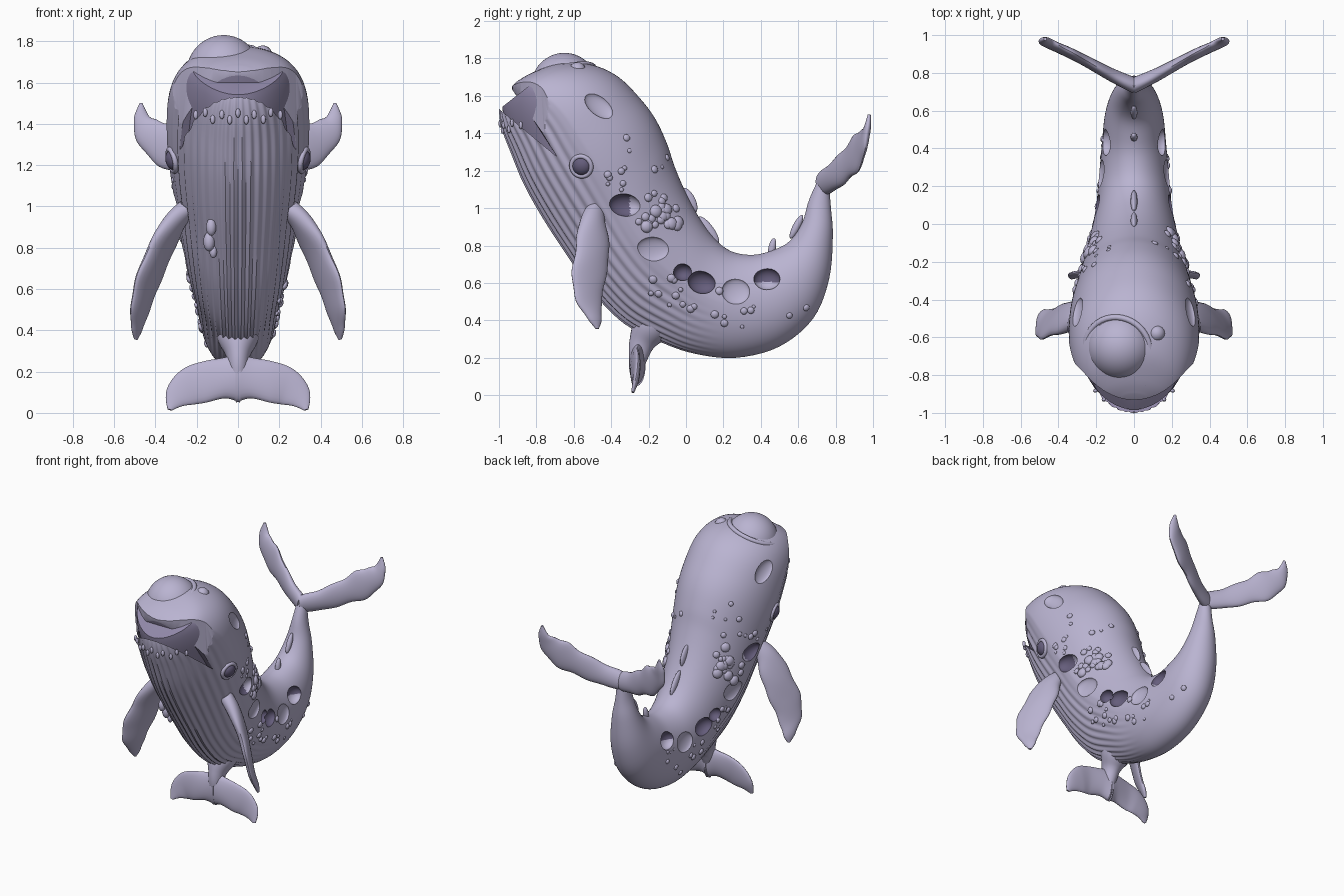
import bpy, bmesh, math, random
from mathutils import Vector, Matrix

if "Cube" in bpy.data.objects:
    bpy.data.objects.remove(bpy.data.objects["Cube"])

random.seed(4)


def material(name, col):
    m = bpy.data.materials.new(name)
    m.diffuse_color = (*col, 1)
    m.use_nodes = True
    m.node_tree.nodes["Principled BSDF"].inputs["Base Color"].default_value = m.diffuse_color
    return m


MATS = [material("lavender_skin", (0.49, 0.455, 0.64)), material("dark_violet", (0.13, 0.11, 0.2)),
        material("mouth_violet", (0.28, 0.245, 0.39))]


def finish(name, bm, mat=0, angle=40):
    bmesh.ops.recalc_face_normals(bm, faces=bm.faces[:])
    me = bpy.data.meshes.new(name)
    bm.to_mesh(me)
    bm.free()
    ob = bpy.data.objects.new(name, me)
    bpy.context.collection.objects.link(ob)
    for m in MATS:
        me.materials.append(m)
    if mat is not None:
        for p in me.polygons:
            p.material_index = mat
    smooth(ob, angle)
    return ob


def smooth(ob, angle):
    bpy.ops.object.select_all(action='DESELECT')
    bpy.context.view_layer.objects.active = ob
    ob.select_set(True)
    bpy.ops.object.shade_smooth_by_angle(angle=math.radians(angle))


def spline(rows, s):
    """Catmull-Rom interpolation of rows of numbers."""
    i = min(int(s), len(rows) - 2)
    t = s - i
    p = [rows[max(0, min(len(rows) - 1, i + k))] for k in (-1, 0, 1, 2)]
    return [0.5 * (2 * b + (c - a) * t + (2 * a - 5 * b + 4 * c - d) * t * t
                   + (3 * b - a - 3 * c + d) * t ** 3) for a, b, c, d in zip(*p)]


def loft(name, rings, mat=0, angle=40):
    bm = bmesh.new()
    vs = [[bm.verts.new(p) for p in r] for r in rings]
    n = len(vs[0])
    for a, b in zip(vs, vs[1:]):
        for i in range(n):
            bm.faces.new((a[i], a[(i + 1) % n], b[(i + 1) % n], b[i]))
    bm.faces.new(vs[0][::-1])
    bm.faces.new(vs[-1])
    return finish(name, bm, mat, angle)


# Body sections: back y, back z, belly y, belly z, half width
BODY = [(.73, 1.20, .76, 1.18, .03), (.66, 1.05, .775, 1.0, .05), (.62, .92, .785, .85, .085),
        (.55, .82, .765, .62, .125), (.45, .77, .68, .41, .155), (.35, .75, .5, .26, .17),
        (.24, .77, .27, .2, .185), (.15, .84, .05, .22, .2), (.07, .95, -.13, .28, .225),
        (.0, 1.08, -.33, .38, .255), (-.06, 1.22, -.5, .55, .285), (-.1, 1.34, -.64, .75, .31),
        (-.16, 1.47, -.77, .95, .335), (-.24, 1.58, -.87, 1.13, .345), (-.36, 1.70, -.94, 1.3, .34),
        (-.5, 1.765, -.985, 1.42, .31), (-.67, 1.775, -1.0, 1.52, .25),
        (-.82, 1.725, -.985, 1.585, .165), (-.90, 1.68, -.95, 1.635, .06)]
LAST = len(BODY) - 1


def surface(s, a, pleats=False, scale=1.0):
    by, bz, fy, fz, w = spline(BODY, s)
    ramp = max(0, min(1, (s - 5.5) / 3))
    k = scale
    if pleats:
        m = max(0, min(1, (-math.cos(a) - .1) * 5)) * max(0, min(1, (s - 6.5) / 2))
        k -= .028 * m * (.5 + .5 * math.cos(40 * a))
    c = math.cos(a) * k
    w *= 1 - .24 * ramp * max(0, -math.cos(a))       # the throat side is narrower
    return Vector((w * math.sin(a) * k, (by + fy) / 2 + (by - fy) / 2 * c, (bz + fz) / 2 + (bz - fz) / 2 * c))


SEG, STEPS = 240, 90
body = loft("body", [[surface(LAST * j / STEPS, 2 * math.pi * i / SEG, True) for i in range(SEG)]
                     for j in range(STEPS + 1)])
loft("mouth_lining", [[surface(13 + 3.1 * j / 12, math.pi * i / 32, False, .89) for i in range(64)]
                      for j in range(13)], 2)

GRID = [(s * .1, a * math.pi / 50) for s in range(LAST * 10 + 1) for a in range(1, 50)]


def on_side(y, z, side=1):
    """Point and outward normal on the flank at the given y, z."""
    s, a = min(GRID, key=lambda g: (surface(*g).yz - Vector((y, z))).length)
    e = .02
    n = (surface(min(s + e, LAST), a) - surface(s - e, a)).cross(surface(s, a + e) - surface(s, a - e))
    n.normalize()
    if n.x < 0:
        n = -n
    p = surface(s, a)
    return Vector((p.x * side, p.y, p.z)), Vector((n.x * side, n.y, n.z))


def frame(p, n):
    """Matrix at p with local z on n and local x along the horizontal tangent."""
    x = Vector((0, 0, 1)).cross(n).normalized()
    return Matrix.Translation(p) @ Matrix((x, n.cross(x), n)).transposed().to_4x4()


def ball(bm, mat4, size, u=24, v=16):
    bmesh.ops.create_uvsphere(bm, u_segments=u, v_segments=v, radius=1,
                              matrix=mat4 @ Matrix.Diagonal((*size, 1)))


def tube(name, pts, r, closed=False):
    cu = bpy.data.curves.new(name, 'CURVE')
    cu.dimensions = '3D'
    cu.bevel_depth = r
    cu.bevel_resolution = 3
    sp = cu.splines.new('POLY')
    sp.points.add(len(pts) - 1)
    for q, p in zip(sp.points, pts):
        q.co = (*p, 1)
    sp.use_cyclic_u = closed
    cu.use_fill_caps = True
    cu.materials.append(MATS[0])
    ob = bpy.data.objects.new(name, cu)
    bpy.context.collection.objects.link(ob)


def circle(m, r):
    return [m @ Vector((r * math.cos(t * math.pi / 20), r * math.sin(t * math.pi / 20), 0)) for t in range(40)]


# Mouth wedge with a rounded snout trim, cut from the body
bm = bmesh.new()
slices = []
for i in range(-15, 16):
    x = i * .04
    y0 = min(-.93 + 2.2 * x * x, -.72)
    prof = ((-.69, 1.275), (-1.1, 1.613), (-1.1, 1.95), (y0 - .03, 1.95), (y0, 1.635 - 1.43 * (y0 + .93)))
    slices.append([bm.verts.new((x, y, z)) for y, z in prof])
for a, b in zip(slices, slices[1:]):
    for i in range(5):
        f = bm.faces.new((a[i], a[(i + 1) % 5], b[(i + 1) % 5], b[i]))
        f.material_index = 0 if i == 3 else 2
bm.faces.new(slices[0])
bm.faces.new(slices[-1])
cutters = [finish("mouth_cutter", bm, None)]

# Flank hollows: y, z, radii, dark part (0 none, 1 all, 2 front part, 3 upper part), tilt
HOLES = [(-.47, 1.54, .09, .055, 0, .7), (-.32, 1.02, .085, .06, 2, .1), (-.18, .77, .09, .065, 0, 0),
         (-.025, .66, .05, .045, 1, 0), (.085, .6, .075, .06, 1, .2), (.27, .56, .075, .07, 0, 0),
         (.44, .62, .07, .06, 3, 0)]
for side in (1, -1):
    for y, z, ry, rz, dark, tilt in HOLES:
        m = frame(*on_side(y, z, side)) @ Matrix.Rotation(-tilt * side, 4, 'Z')
        bm = bmesh.new()
        ball(bm, m, (ry, rz, .05 if dark else .025), 32, 16)
        for f in bm.faces:
            c = f.calc_center_median()
            f.material_index = int(dark == 1 or (dark == 2 and c.y < y + .02) or (dark == 3 and c.z > z - .015))
        cutters.append(finish("hollow_cutter", bm, None))
for c in cutters:
    md = body.modifiers.new("cut", 'BOOLEAN')
    md.operation, md.solver, md.object = 'DIFFERENCE', 'EXACT', c
    bpy.context.view_layer.objects.active = body
    bpy.ops.object.modifier_apply(modifier=md.name)
for c in cutters:
    bpy.data.objects.remove(c)
smooth(body, 40)

# Lower lip follows the edge of the mouth cut
lip = []
for j in range(80):
    s = 13 + j * .05
    by, bz, fy, fz, w = spline(BODY, s)
    c = -((bz + fz) / 2 - 1.53 - .82 * ((by + fy) / 2 + 1)) / ((bz - fz) / 2 - .82 * (by - fy) / 2)
    if -1 < c < 1:
        p = surface(s, math.acos(c))
        if p.y < -.66 and p.z < 1.56:
            lip.append(p)
lip.sort(key=lambda p: p.y, reverse=True)
tube("lower_lip", lip + [Vector((-p.x, p.y, p.z)) for p in reversed(lip)], .014)

# Head dome in a raised socket
centre, up = Vector((-.07, -.65, 1.645)), Vector((-.25, -.25, .93)).normalized()
bm = bmesh.new()
ball(bm, Matrix.Translation(centre), (.18, .18, .185), 48, 32)
finish("head_dome", bm)
turn = Vector((0, 0, 1)).rotation_difference(up).to_matrix().to_4x4()
tube("dome_socket", circle(Matrix.Translation(centre + up * .065) @ turn, .178), .016, True)

# Eyes with lids
for side, tag in ((1, "right"), (-1, "left")):
    p, n = on_side(-.57, 1.22, side)
    bm = bmesh.new()
    ball(bm, frame(p - n * .005, n), (.05, .05, .035))
    finish(tag + "_eye", bm, 1)
    tube(tag + "_eyelid", circle(frame(p, n), .054), .013, True)


# Blades: rows of centre xyz, half chord, chord direction xyz, half thickness
def blade(name, rows, side, lumpy=0):
    rings, steps = [], 40
    for j in range(steps + 1):
        s = (len(rows) - 1) * j / steps
        x, y, z, h, cx, cy, cz, t = spline(rows, s)
        c = Vector((cx, cy, cz)).normalized()
        tan = Vector(spline(rows, min(s + .02, len(rows) - 1))[:3]) - Vector(spline(rows, max(s - .02, 0))[:3])
        n = tan.cross(c).normalized()
        h *= 1 + lumpy * math.sin(s * 5)
        ring = [Vector((x, y, z)) + c * h * math.cos(a) + n * t * math.sin(a)
                for a in (i * math.pi / 12 for i in range(24))]
        rings.append([Vector((p.x * side, p.y, p.z)) for p in ring])
    loft(name, rings)


FIN = [(.24, -.49, 1.0, .05, .5, -.8, .1, .045), (.31, -.5, .92, .08, .5, -.8, .1, .045),
       (.38, -.5, .78, .105, .5, -.8, .1, .035), (.44, -.52, .63, .105, .5, -.8, .1, .027),
       (.475, -.52, .5, .08, .5, -.8, .1, .022), (.49, -.49, .41, .045, .5, -.8, .1, .018),
       (.495, -.475, .355, .01, .5, -.8, .1, .008)]
FLUKE = [(-.01, .73, 1.13, .06, 0, -.2, 1, .04), (.12, .79, 1.17, .075, -.2, -.2, 1, .034),
         (.25, .86, 1.235, .085, -.25, -.1, 1, .029), (.36, .915, 1.3, .1, -.4, -.1, 1, .027),
         (.44, .95, 1.365, .07, -.7, -.1, .8, .023), (.47, .97, 1.43, .038, -1, 0, .4, .019),
         (.47, .98, 1.5, .008, -1, 0, .1, .008)]
LOWER = [(-.01, -.26, .17, .12, 0, 0, 1, .045), (.06, -.265, .17, .1, 0, .1, 1, .034),
         (.16, -.27, .15, .1, .1, .1, 1, .024), (.24, -.265, .125, .09, .4, .1, 1, .02),
         (.3, -.27, .075, .06, .8, .1, .7, .016), (.33, -.285, .015, .012, 1, 0, .3, .008)]
for side, tag in ((1, "right"), (-1, "left")):
    blade(tag + "_flipper", FIN, side, .04)
    blade(tag + "_tail_fluke", FLUKE, side, .05)
    blade(tag + "_lower_fluke", LOWER, side)
STALK = [(0, -.1, .48, .13, 1, 0, 0, .13), (0, -.19, .36, .1, 1, 0, 0, .1), (0, -.235, .28, .06, 1, 0, 0, .07),
         (0, -.255, .2, .045, 1, 0, 0, .05), (0, -.265, .1, .02, 1, 0, 0, .02)]
blade("lower_tail_stalk", STALK, 1)

# Dorsal knobs: y, z, half length, half height, pitch
bm = bmesh.new()
for y, z, l, h, r in ((.015, 1.04, .075, .035, -1.1), (.12, .88, .09, .03, -.95), (.46, .785, .02, .055, -.2),
                      (.59, .9, .07, .02, 1.1)):
    ball(bm, Matrix.Translation((0, y, z)) @ Matrix.Rotation(r, 4, 'X'), (.018, l, h))
finish("dorsal_knobs", bm)

# Barnacles and warts: clusters of y, z, spread, count, size
bm = bmesh.new()
for y, z, spread, count, size in ((-.14, .97, .11, 24, .028), (-.27, 1.3, .12, 8, .017), (-.38, 1.12, .06, 5, .018),
                                  (.15, .47, .2, 12, .018), (-.1, .62, .1, 7, .018), (.4, .5, .15, 6, .015)):
    for side in (1, -1):
        for i in range(count):
            p, n = on_side(random.gauss(y, spread * .55), random.gauss(z, spread * .55), side)
            if abs(p.x) < .08 or any(abs(p.y - q[0]) < q[2] and abs(p.z - q[1]) < q[3] for q in HOLES):
                continue
            r = size * random.uniform(.6, 1.3)
            ball(bm, frame(p, n), (r, r, r * .6), 12, 8)
# Row of warts under the lower lip
for i in range(-5, 6):
    p = surface(15.3 - .08 * abs(i) - .25 * (i % 2), math.pi + i * .17)
    ball(bm, Matrix.Translation(p), (.012, .01, .022), 12, 8)
# Throat lump
for dx, z, r in ((-.13, .9, .025), (-.14, .83, .028), (-.12, .78, .018)):
    y = min((surface(s, a) for s, a in GRID), key=lambda q: abs(q.x + dx) + abs(q.z - z) + (9 if q.y > -.5 else 0)).y
    ball(bm, Matrix.Translation((dx, y, z)), (r, r, r * 1.7), 12, 8)
# Brow lumps beside the dome
for x, y, z, r in ((.12, -.58, 1.735, .045), (.06, -.84, 1.68, .03), (.13, -.75, 1.69, .022)):
    ball(bm, Matrix.Translation((x, y, z)), (r, r, r), 16, 10)
finish("barnacles", bm)
